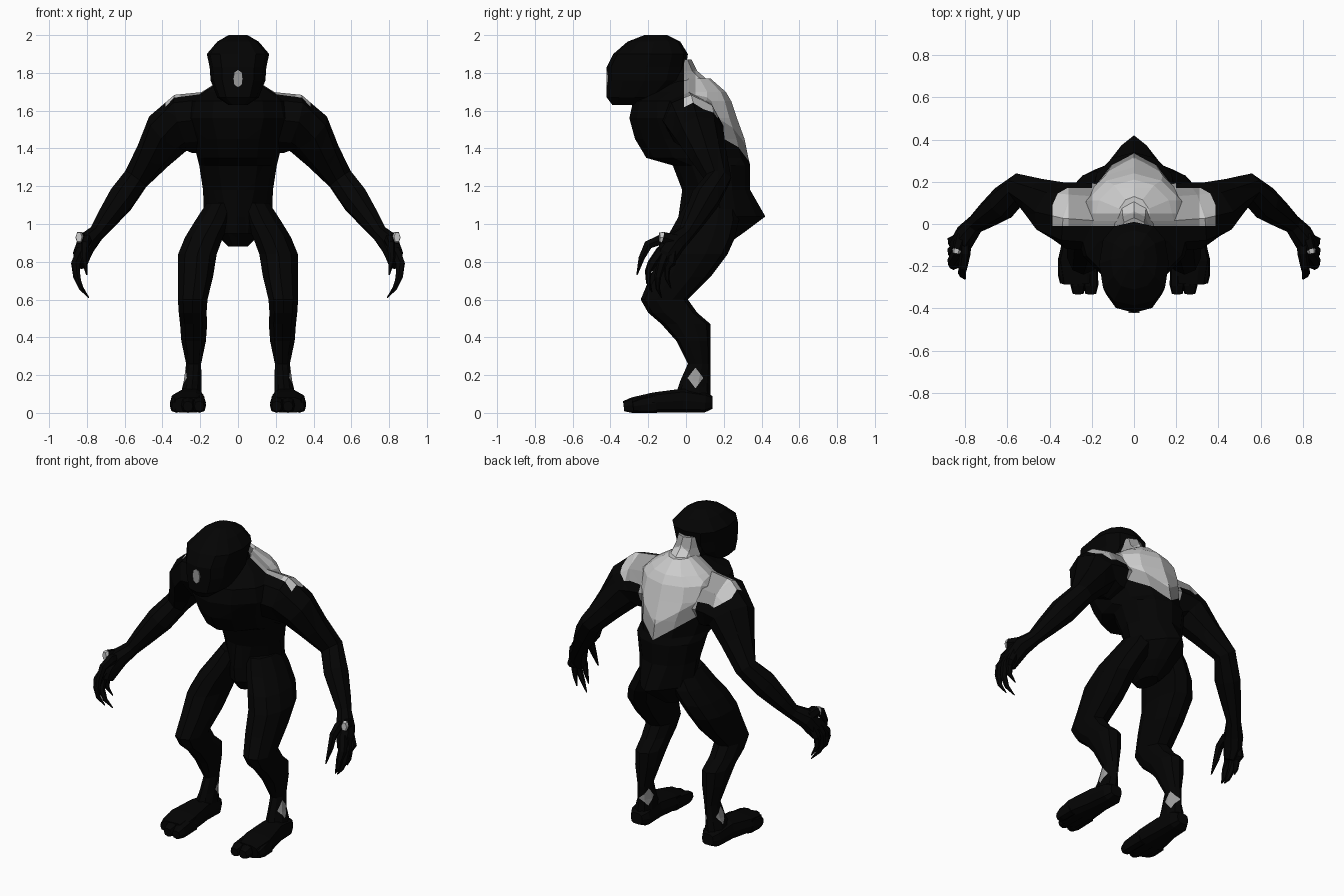
import bpy
import bmesh
from math import sin, cos, pi
from mathutils import Vector

if "Cube" in bpy.data.objects:
    bpy.data.objects.remove(bpy.data.objects["Cube"])


def material(name, value):
    mat = bpy.data.materials.new(name)
    mat.use_nodes = True
    colour = (value, value, value, 1)
    mat.diffuse_color = colour
    mat.node_tree.nodes["Principled BSDF"].inputs["Base Color"].default_value = colour
    return mat


MATERIALS = [material("black", 0.0012), material("mid_grey", 0.33), material("light_grey", 0.6)]
BLACK, MID, LIGHT = range(3)


def power(value, exponent):
    return abs(value) ** exponent * (1 if value > 0 else -1)


def skin(name, rings, sides):
    """Join cross-sections (centre, axis a, axis b, squareness) into a closed body."""
    bm = bmesh.new()
    loops = []
    for centre, a, b, e in rings:
        angles = [2 * pi * i / sides for i in range(sides)]
        loops.append([bm.verts.new(centre + a * power(cos(t), e) + b * power(sin(t), e))
                      for t in angles])
    for low, high in zip(loops, loops[1:]):
        for i in range(sides):
            j = (i + 1) % sides
            bm.faces.new((low[i], low[j], high[j], high[i]))
    bm.faces.new(loops[0])
    bm.faces.new(loops[-1])
    bmesh.ops.recalc_face_normals(bm, faces=bm.faces[:])
    mesh = bpy.data.meshes.new(name)
    bm.to_mesh(mesh)
    bm.free()
    for mat in MATERIALS:
        mesh.materials.append(mat)
    obj = bpy.data.objects.new(name, mesh)
    bpy.context.collection.objects.link(obj)
    return obj


def stack(name, rows, sides=12, side=1):
    """Horizontal sections: x, z, front y, back y, half width, squareness."""
    rings = [(Vector((x * side, (front + back) / 2, z)),
              Vector((0, (back - front) / 2, 0)), Vector((half, 0, 0)), e)
             for x, z, front, back, half, e in rows]
    return skin(name, rings, sides)


def limb(name, rows, ref, sides=8, side=1, e=0.9):
    """Sections square to a path: x, y, z, radius along ref, other radius."""
    points = [Vector((r[0] * side, r[1], r[2])) for r in rows]
    rings = []
    for i, row in enumerate(rows):
        along = (points[min(i + 1, len(rows) - 1)] - points[max(i - 1, 0)]).normalized()
        a = (ref - along * ref.dot(along)).normalized()
        rings.append((points[i], a * row[3], along.cross(a) * row[4], e))
    return skin(name, rings, sides)


def paint(obj, planes, rule):
    """Cut clean colour borders, then colour faces by position."""
    bm = bmesh.new()
    bm.from_mesh(obj.data)
    for point, normal in planes:
        bmesh.ops.bisect_plane(bm, geom=bm.verts[:] + bm.edges[:] + bm.faces[:],
                               plane_co=point, plane_no=normal, dist=1e-5)
    for face in bm.faces:
        face.material_index = rule(face.calc_center_median())
    bm.to_mesh(obj.data)
    bm.free()


X, Y = Vector((1, 0, 0)), Vector((0, 1, 0))
SHOULDER_TILT = Vector((0, 1, -1))

# Pale marking over the back, neck and shoulders
SLOPE, TIP, INNER_TIP = 0.72, 1.33, 1.42
FRONT, INNER_FRONT, WING_BACK = -0.01, 0.05, 0.17
back_planes = [((0, y, 0), Y) for y in (FRONT, INNER_FRONT, WING_BACK)]
for s in (-1, 1):
    back_planes += [((0, 0, z), (-s * SLOPE, 0, 1)) for z in (TIP, INNER_TIP)]
    back_planes += [((s * x, 0, 0), X) for x in (0.2, 0.31, 0.385)]


def back_rule(p):
    x = abs(p.x)
    if p.y < FRONT or p.z < TIP + SLOPE * x or x > 0.385 or (x > 0.2 and p.y > WING_BACK):
        return BLACK
    if x > 0.31 or (x < 0.2 and p.y > INNER_FRONT and p.z > INNER_TIP + SLOPE * x):
        return LIGHT
    return MID


# Torso with forward chest and pointed tailbone
torso = stack("torso", [
    (0, 0.88, 0.03, 0.20, 0.05, 1),
    (0, 0.95, -0.03, 0.30, 0.12, 1.2),
    (0, 1.04, -0.04, 0.42, 0.18, 1.6),
    (0, 1.18, -0.02, 0.34, 0.185, 1.1),
    (0, 1.31, -0.07, 0.34, 0.205, 1),
    (0, 1.35, -0.21, 0.33, 0.215, 1.1),
    (0, 1.45, -0.27, 0.31, 0.24, 1.1),
    (0, 1.56, -0.30, 0.27, 0.28, 1.05),
    (0, 1.65, -0.28, 0.24, 0.26, 1),
    (0, 1.70, -0.18, 0.21, 0.19, 1),
    (0, 1.77, -0.10, 0.13, 0.08, 1)])
paint(torso, back_planes, back_rule)

neck = stack("neck", [
    (0, 1.64, -0.25, 0.18, 0.13, 1),
    (0, 1.74, -0.22, 0.14, 0.10, 1),
    (0, 1.81, -0.22, 0.06, 0.09, 1),
    (0, 1.87, -0.20, 0.03, 0.08, 1)], 10)
paint(neck, back_planes, back_rule)

# Domed head with a small face mark
head = stack("head", [
    (0, 1.63, -0.39, -0.28, 0.05, 0.8),
    (0, 1.67, -0.42, -0.12, 0.11, 0.8),
    (0, 1.76, -0.42, -0.02, 0.145, 0.8),
    (0, 1.83, -0.42, 0.0, 0.15, 0.8),
    (0, 1.90, -0.385, 0.01, 0.165, 0.8),
    (0, 1.965, -0.31, -0.03, 0.11, 0.85),
    (0, 2.0, -0.22, -0.10, 0.05, 1)])
face_mark = limb("face_mark", [(0, -0.422, 1.77, 0.026, 0.045),
                               (0, -0.414, 1.77, 0.026, 0.045)], X, 8)
paint(face_mark, [], lambda p: MID)

# Ankle markings: one diamond on the outer side, one at the inner rear
OUTER_Y, INNER_Y, MARK_Z, MARK_W, MARK_H = 0.05, 0.09, 0.185, 0.042, 0.055
ankle_planes = [((0, y + s * MARK_W, MARK_Z), (0, s * MARK_H, t * MARK_W))
                for y in (OUTER_Y, INNER_Y) for s in (-1, 1) for t in (-1, 1)]


def ankle_rule(p):
    y = OUTER_Y if abs(p.x) > 0.24 else INNER_Y
    return MID if abs(p.y - y) / MARK_W + abs(p.z - MARK_Z) / MARK_H < 1 else BLACK


def knuckle_rule(p):
    return LIGHT if p.y < -0.125 else BLACK


for label, s in (("left", 1), ("right", -1)):
    # Crouching leg
    leg = stack(label + "_leg", [
        (0.09, 1.11, 0.0, 0.27, 0.08, 1),
        (0.13, 1.02, -0.05, 0.28, 0.10, 1),
        (0.18, 0.93, -0.10, 0.26, 0.105, 0.9),
        (0.215, 0.84, -0.14, 0.22, 0.107, 0.9),
        (0.225, 0.72, -0.19, 0.13, 0.097, 0.9),
        (0.24, 0.60, -0.24, 0.01, 0.082, 0.9),
        (0.24, 0.53, -0.20, 0.06, 0.077, 0.9),
        (0.235, 0.47, -0.13, 0.13, 0.075, 0.9),
        (0.235, 0.38, -0.05, 0.13, 0.068, 0.9),
        (0.235, 0.26, 0.01, 0.13, 0.042, 1.1),
        (0.24, 0.17, -0.03, 0.13, 0.05, 1.3),
        (0.25, 0.08, -0.06, 0.13, 0.06, 0.9)], 10, s)
    paint(leg, ankle_planes, ankle_rule)

    # Foot and toes
    limb(label + "_foot", [
        (0.25, 0.14, 0.055, 0.04, 0.035),
        (0.25, 0.10, 0.055, 0.065, 0.055),
        (0.255, -0.02, 0.065, 0.07, 0.065),
        (0.265, -0.17, 0.055, 0.095, 0.055),
        (0.26, -0.28, 0.042, 0.08, 0.042)], X, 10, s, 0.65)
    for i, (x, tip) in enumerate(((0.205, -0.33), (0.265, -0.33), (0.325, -0.28))):
        limb(f"{label}_toe_{i + 1}", [
            (x, -0.16, 0.05, 0.034, 0.05),
            (x, tip + 0.04, 0.04, 0.036, 0.04),
            (x, tip, 0.035, 0.026, 0.027)], X, 8, s, 0.75)

    # Shoulder, arm and palm
    arm = limb(label + "_arm", [
        (0.16, 0.03, 1.54, 0.17, 0.14),
        (0.29, 0.04, 1.53, 0.17, 0.14),
        (0.37, 0.07, 1.48, 0.14, 0.12),
        (0.45, 0.12, 1.36, 0.10, 0.09),
        (0.54, 0.17, 1.24, 0.07, 0.07),
        (0.62, 0.10, 1.13, 0.08, 0.075),
        (0.70, 0.04, 1.02, 0.06, 0.057),
        (0.75, 0.0, 0.95, 0.045, 0.043),
        (0.80, -0.06, 0.90, 0.06, 0.055),
        (0.825, -0.10, 0.84, 0.06, 0.05),
        (0.83, -0.13, 0.78, 0.04, 0.03)], SHOULDER_TILT, 8, s)
    paint(arm, back_planes, back_rule)

    # Pale-tipped knuckle
    knuckle = limb(label + "_knuckle", [
        (0.82, -0.06, 0.91, 0.03, 0.04),
        (0.84, -0.125, 0.93, 0.022, 0.032),
        (0.843, -0.14, 0.93, 0.017, 0.027)], X, 6, s)
    paint(knuckle, [], knuckle_rule)

    # Raised front claw
    limb(label + "_front_claw", [
        (0.80, -0.06, 0.90, 0.03, 0.035),
        (0.80, -0.14, 0.915, 0.026, 0.03),
        (0.81, -0.20, 0.89, 0.022, 0.026),
        (0.815, -0.235, 0.82, 0.018, 0.018),
        (0.80, -0.26, 0.73, 0.004, 0.004)], X, 6, s)

    # Hanging curved claws
    for i, (shift, drop) in enumerate(((0.05, 0.05), (0.0, 0.0), (-0.05, 0.03))):
        limb(f"{label}_claw_{i + 1}", [
            (0.83, -0.10 + shift * 0.6, 0.86, 0.028, 0.03),
            (0.86, -0.13 + shift, 0.79, 0.025, 0.026),
            (0.855, -0.15 + shift, 0.72 + drop, 0.018, 0.02),
            (0.83 + drop * 0.4, -0.15 + shift, 0.66 + drop, 0.012, 0.014),
            (0.79 + drop * 0.7, -0.13 + shift, 0.61 + drop, 0.003, 0.003)], Y, 6, s)
